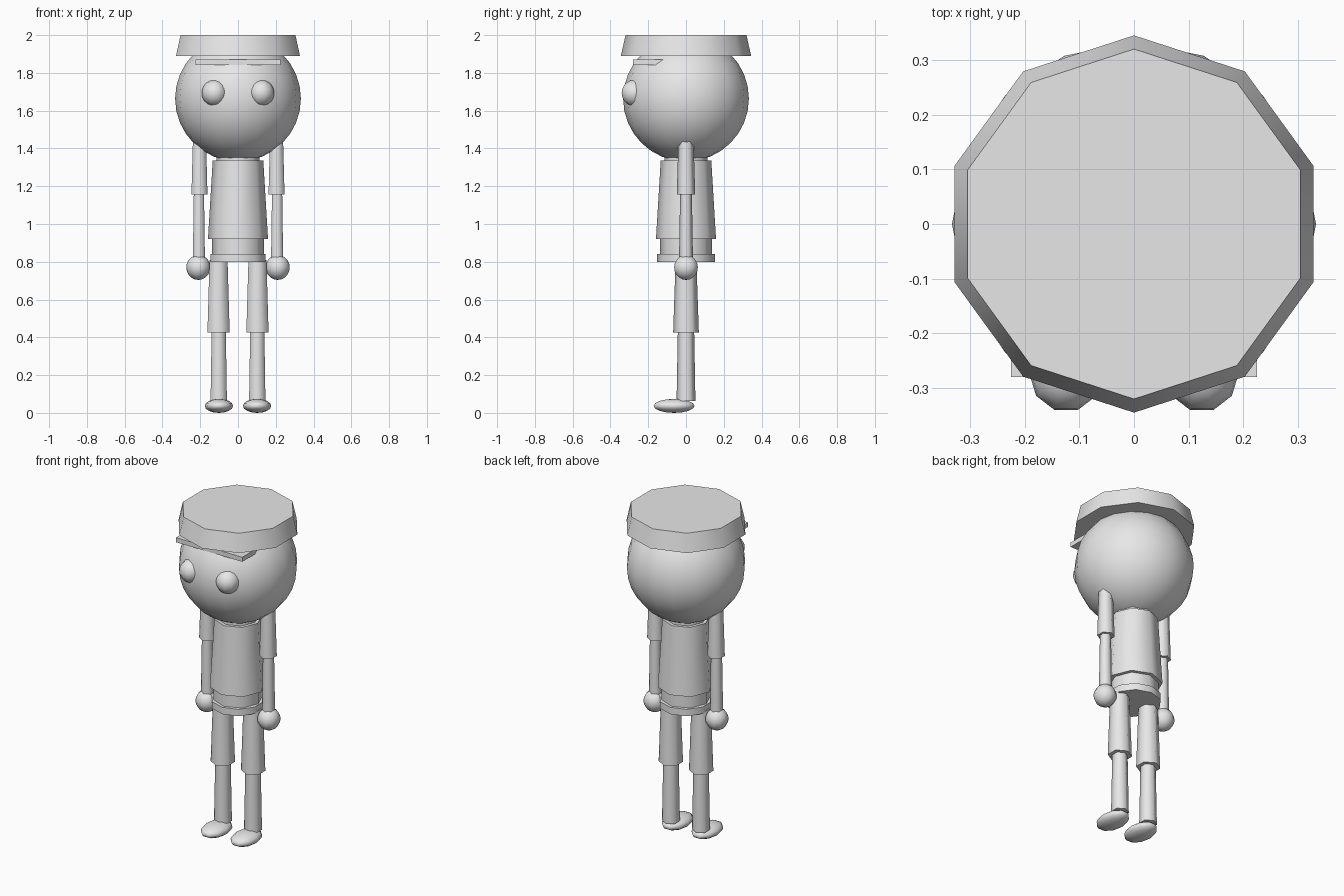
import bpy, bmesh, math

if "Cube" in bpy.data.objects:
    bpy.data.objects.remove(bpy.data.objects["Cube"])

grey = bpy.data.materials.new("plain_grey")
grey.diffuse_color = (0.8, 0.8, 0.8, 1)
grey.use_nodes = True
grey.node_tree.nodes["Principled BSDF"].inputs["Base Color"].default_value = grey.diffuse_color


def finish(name, bm, angle):
    bmesh.ops.recalc_face_normals(bm, faces=bm.faces)
    mesh = bpy.data.meshes.new(name)
    bm.to_mesh(mesh)
    bm.free()
    mesh.materials.append(grey)
    ob = bpy.data.objects.new(name, mesh)
    bpy.context.collection.objects.link(ob)
    bpy.ops.object.select_all(action='DESELECT')
    ob.select_set(True)
    bpy.context.view_layer.objects.active = ob
    bpy.ops.object.shade_smooth_by_angle(angle=math.radians(angle))
    return ob


def lathe(name, profile, sides, centre=(0, 0, 0), scale=(1, 1, 1), start=90, angle=65):
    """Spin (radius, height) points around z; a zero radius makes a pole."""
    bm = bmesh.new()
    rings = []
    for r, z in profile:
        ring = []
        for i in range(1 if r < 1e-6 else sides):
            a = math.radians(start) + math.tau * i / sides
            p = (r * math.cos(a), r * math.sin(a), z)
            ring.append(bm.verts.new([c + s * v for c, s, v in zip(centre, scale, p)]))
        rings.append(ring)
    for low, high in zip(rings, rings[1:]):
        for i in range(sides):
            j = (i + 1) % sides
            quad = [low[i % len(low)], low[j % len(low)],
                    high[j % len(high)], high[i % len(high)]]
            bm.faces.new(list(dict.fromkeys(quad)))
    for ring in (rings[0], rings[-1]):
        if len(ring) > 1:
            bm.faces.new(ring)
    return finish(name, bm, angle)


def ball(name, centre, radii, sides, rings):
    profile = [(math.sin(math.pi * k / rings), -math.cos(math.pi * k / rings))
               for k in range(rings + 1)]
    return lathe(name, profile, sides, centre, radii, start=0, angle=180)


def taper(name, sides, r_low, r_high, z_low, z_high, x=0):
    return lathe(name, [(r_low, z_low), (r_high, z_high)], sides, (x, 0, 0))


# Head and cap
ball("head", (0, 0, 1.664), (0.333, 0.333, 0.333), 16, 16)
taper("cap", 10, 0.345, 0.32, 1.89, 2.0)

# Cap brim, a thin slab set into the head
bm = bmesh.new()
bmesh.ops.create_cube(bm, size=1)
for v in bm.verts:
    v.co = (v.co.x * 0.45, v.co.y * 0.26 - 0.15, v.co.z * 0.028 + 1.857)
finish("cap_brim", bm, 30)

# Body
taper("neck", 8, 0.115, 0.115, 1.31, 1.40)
taper("torso", 8, 0.159, 0.134, 0.92, 1.335)
taper("hips", 8, 0.1375, 0.1375, 0.82, 0.94)
taper("belt", 10, 0.153, 0.153, 0.80, 0.842)

# Paired parts
for side, s in (("left", 1), ("right", -1)):
    ball(f"{side}_eye", (s * 0.124, -0.272, 1.693), (0.068, 0.072, 0.07), 10, 10)
    taper(f"{side}_sleeve", 6, 0.049, 0.039, 1.155, 1.48, s * 0.204)
    taper(f"{side}_forearm", 6, 0.037, 0.031, 0.80, 1.18, s * 0.207)
    ball(f"{side}_hand", (s * 0.21, 0, 0.77), (0.064, 0.066, 0.066), 10, 10)
    taper(f"{side}_thigh", 6, 0.068, 0.055, 0.425, 0.81, s * 0.103)
    taper(f"{side}_shin", 6, 0.05, 0.043, 0.062, 0.45, s * 0.102)
    ball(f"{side}_foot", (s * 0.101, -0.063, 0.037), (0.075, 0.114, 0.037), 10, 8)
